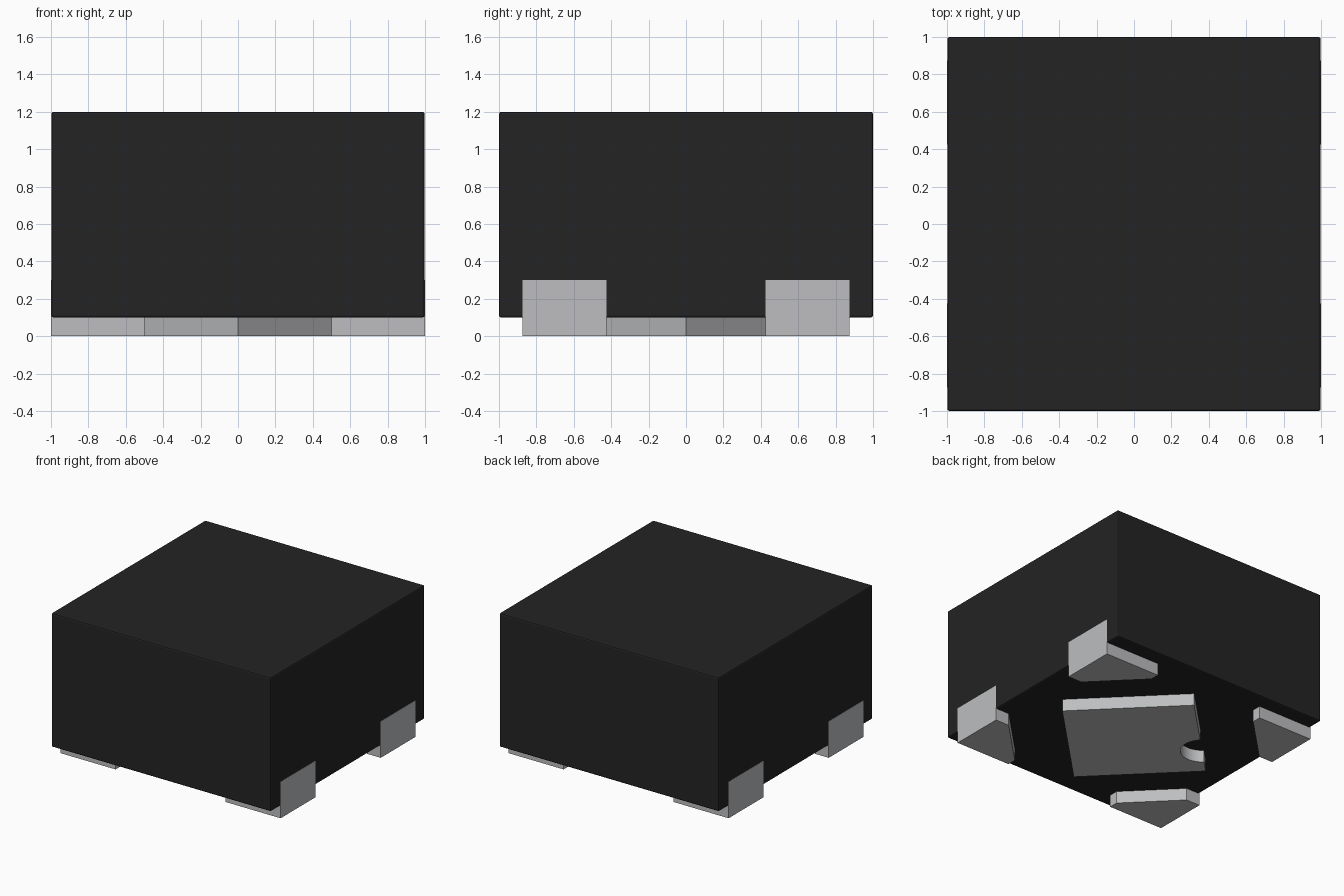
import bpy, bmesh, math

if "Cube" in bpy.data.objects:
    bpy.data.objects.remove(bpy.data.objects["Cube"])


def material(name, rgb):
    m = bpy.data.materials.new(name)
    m.diffuse_color = (*rgb, 1)
    m.use_nodes = True
    m.node_tree.nodes["Principled BSDF"].inputs["Base Color"].default_value = m.diffuse_color
    return m


BLACK = material("black plastic", (0.017, 0.017, 0.017))
SILVER = material("silver metal", (0.51, 0.515, 0.53))


def make_object(name, bm, mat):
    bmesh.ops.recalc_face_normals(bm, faces=bm.faces)
    mesh = bpy.data.meshes.new(name)
    bm.to_mesh(mesh)
    bm.free()
    mesh.materials.append(mat)
    obj = bpy.data.objects.new(name, mesh)
    bpy.context.collection.objects.link(obj)
    return obj


def add_prism(bm, outline, z0, z1):
    base = bm.faces.new([bm.verts.new((x, y, z0)) for x, y in outline])
    top = bmesh.ops.extrude_face_region(bm, geom=[base], use_keep_orig=True)["geom"]
    bmesh.ops.translate(bm, vec=(0, 0, z1 - z0),
                        verts=[v for v in top if isinstance(v, bmesh.types.BMVert)])


# Moulded body with slightly softened edges
bm = bmesh.new()
w = 0.998
add_prism(bm, [(-w, -1), (w, -1), (w, 1), (-w, 1)], 0.1, 1.2)
body = make_object("body", bm, BLACK)
bevel = body.modifiers.new("soft edges", "BEVEL")
bevel.width = 0.012
bevel.segments = 2

# Four corner terminals: angled foot under the body and a tab up the side
foot = [(1, 0.425), (1, 0.875), (0.5, 0.875), (0.5, 0.8), (0.875, 0.425)]
tab = [(0.985, 0.425), (1, 0.425), (1, 0.875), (0.985, 0.875)]
for side, sx in (("right", 1), ("left", -1)):
    for end, sy in (("back", 1), ("front", -1)):
        bm = bmesh.new()
        add_prism(bm, [(x * sx, y * sy) for x, y in foot], 0, 0.1)
        add_prism(bm, [(x * sx, y * sy) for x, y in tab], 0.1, 0.3)
        make_object(f"{end}_{side}_terminal", bm, SILVER)

# Diamond centre pad with a round notch in its back left edge
r, d = 0.165, 0.705
cx, cy = -0.49, d - 0.49
notch = [(cx + r * math.cos(a), cy + r * math.sin(a))
         for a in (math.radians(45 - 180 * i / 24) for i in range(25))]
outline = [(-d, 0), (0, -d), (d, 0), (0, d)] + notch
bm = bmesh.new()
add_prism(bm, outline, 0, 0.1)
pad = make_object("centre_pad", bm, SILVER)
bpy.context.view_layer.objects.active = pad
pad.select_set(True)
bpy.ops.object.shade_smooth_by_angle(angle=math.radians(30))
